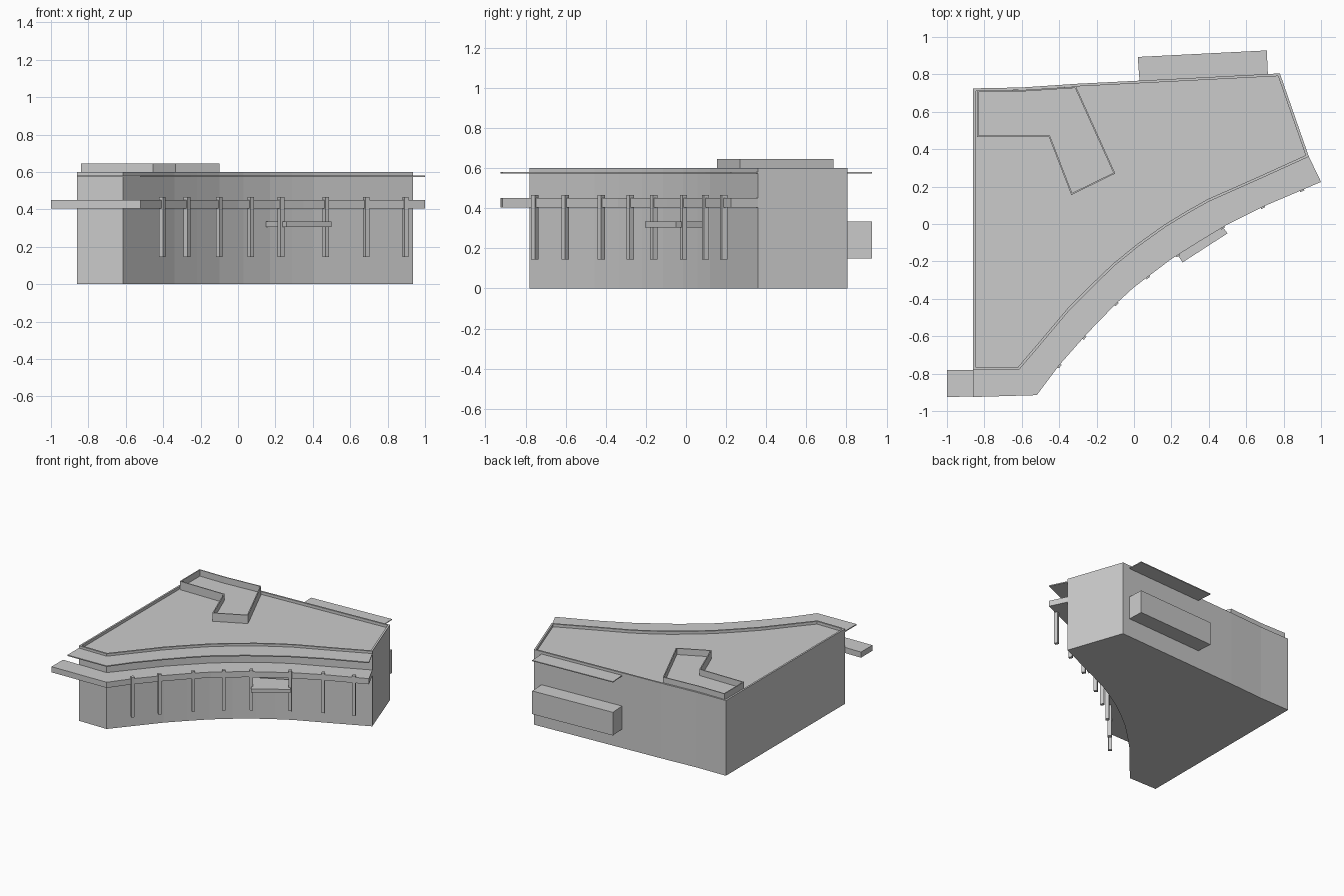
import bpy, bmesh
from math import atan2
from mathutils import Matrix

if "Cube" in bpy.data.objects:
    bpy.data.objects.remove(bpy.data.objects["Cube"])


def prism(name, pts, z0, z1, rim=0, drop=0):
    """Extruded outline; rim/drop sink the top inside a parapet."""
    bm = bmesh.new()
    base = bm.faces.new([bm.verts.new((x, y, z0)) for x, y in pts])
    geom = bmesh.ops.extrude_face_region(bm, geom=[base], use_keep_orig=True)["geom"]
    top = next(g for g in geom if isinstance(g, bmesh.types.BMFace))
    bmesh.ops.translate(bm, verts=top.verts[:], vec=(0, 0, z1 - z0))
    bmesh.ops.recalc_face_normals(bm, faces=bm.faces[:])
    if rim:
        bmesh.ops.inset_region(bm, faces=[top], thickness=rim, use_even_offset=True)
        lower = bmesh.ops.extrude_face_region(bm, geom=[top])["geom"]
        bmesh.ops.translate(bm, verts=[g for g in lower if isinstance(g, bmesh.types.BMVert)],
                            vec=(0, 0, -drop))
        if top.is_valid:
            bmesh.ops.delete(bm, geom=[top], context='FACES_ONLY')
    me = bpy.data.meshes.new(name)
    bm.to_mesh(me)
    bm.free()
    ob = bpy.data.objects.new(name, me)
    bpy.context.collection.objects.link(ob)
    return ob


# Curved front wall line and the outer edge of the overhangs, left to right
wall = [(-0.615, -0.78), (-0.5, -0.645), (-0.34, -0.455), (-0.22, -0.335), (-0.1, -0.22),
        (0.03, -0.115), (0.17, -0.015), (0.29, 0.058), (0.4, 0.12), (0.66, 0.235), (0.935, 0.36)]
edge = [(-0.52, -0.915), (-0.4, -0.755), (-0.25, -0.585), (-0.1, -0.43), (0, -0.338),
        (0.2, -0.187), (0.35, -0.093), (0.49, -0.008), (0.7, 0.097), (1.0, 0.225)]

# Main building with sunken roof
prism("building_body", [(-0.86, -0.78)] + wall +
      [(0.78, 0.805), (0.0, 0.765), (-0.3, 0.75), (-0.6, 0.73), (-0.86, 0.725)],
      0, 0.6, 0.014, 0.022)

# Front overhangs: thin roof eave and thicker mid-level slab
prism("roof_eave", [(-0.86, -0.925)] + edge + wall[::-1] + [(-0.86, -0.78)], 0.573, 0.581)
prism("mid_slab", [(-1.0, -0.925)] + edge + wall[::-1] + [(-1.0, -0.78)], 0.405, 0.45)

# Rooftop plant enclosure
prism("roof_enclosure", [(-0.84, 0.715), (-0.62, 0.715), (-0.31, 0.735), (-0.1, 0.27),
                         (-0.335, 0.155), (-0.455, 0.465), (-0.84, 0.465)],
      0.57, 0.645, 0.008, 0.05)

# Rear bay and the thin canopy above it
bay = [(0.02, 0.893), (0.71, 0.928), (0.716, 0.795), (0.03, 0.76)]
prism("rear_bay", bay, 0.15, 0.335)
prism("rear_canopy", bay, 0.573, 0.58)

# Entrance canopy
prism("entrance_canopy", [(0.26, -0.205), (0.5, -0.05), (0.40, 0.085), (0.15, -0.04)], 0.305, 0.335)

# Columns along the slab edge, turned to follow the curve
for i, x in enumerate((-0.405, -0.272, -0.1, 0.068, 0.23, 0.47, 0.685, 0.895)):
    a, b = next((p, q) for p, q in zip(edge, edge[1:]) if p[0] <= x <= q[0])
    t = (x - a[0]) / (b[0] - a[0])
    y = a[1] + t * (b[1] - a[1])
    h, d = 0.012, 0.014
    col = prism(f"column_{i + 1}", [(-h, -d), (h, -d), (h, d), (-h, d)], 0.145, 0.465)
    col.matrix_world = Matrix.Translation((x, y + 0.008, 0)) @ Matrix.Rotation(
        atan2(b[1] - a[1], b[0] - a[0]), 4, 'Z')
